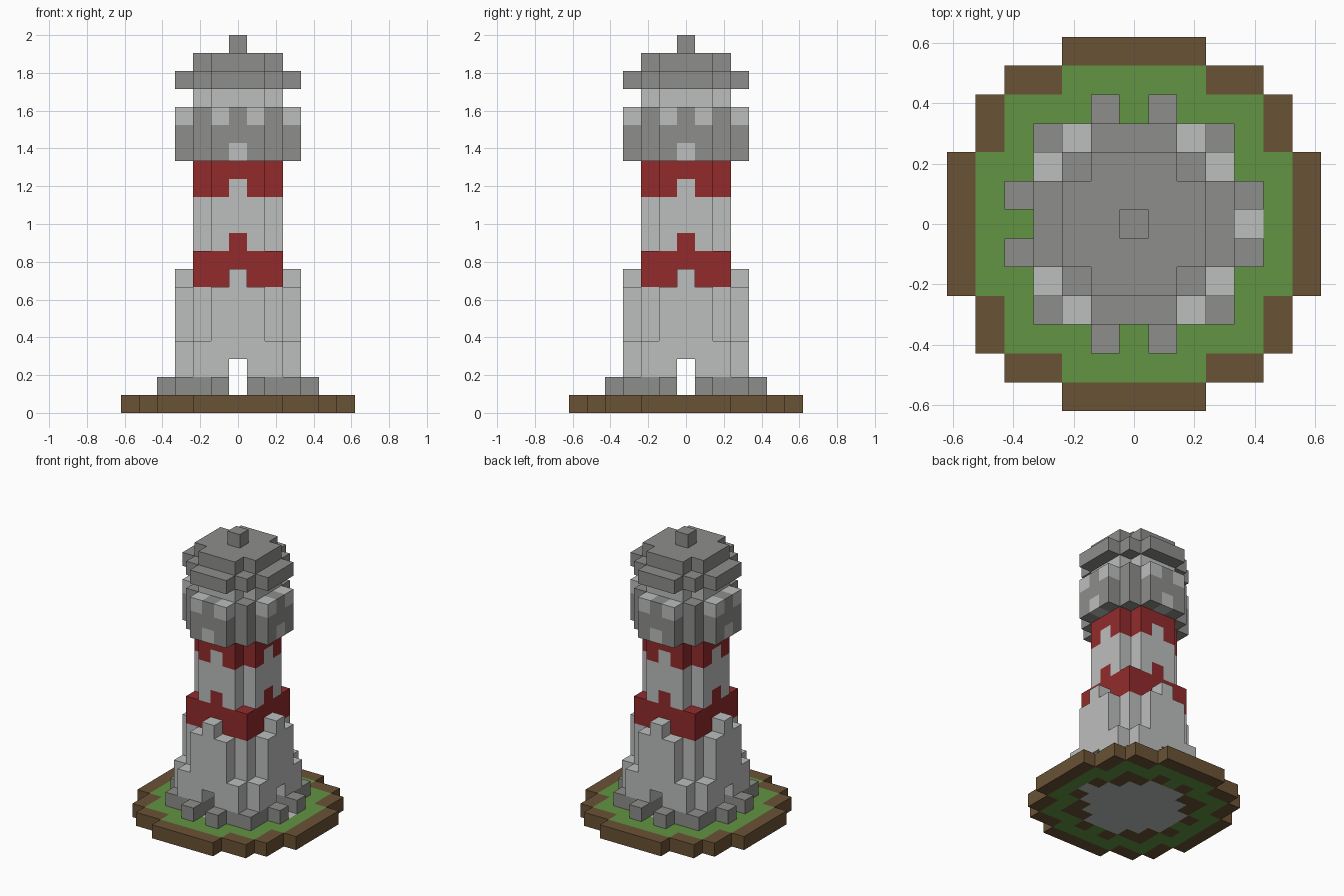
import bpy
import bmesh
from math import radians
from mathutils import Vector

cube = bpy.data.objects.get("Cube")
if cube:
    bpy.data.objects.remove(cube, do_unlink=True)

U = 2 / 21  # edge of one block; the tower is 21 blocks tall


def material(name, rgb):
    linear = [((c / 255 + 0.055) / 1.055) ** 2.4 for c in rgb] + [1]
    m = bpy.data.materials.new(name)
    m.use_nodes = True
    m.diffuse_color = linear
    m.node_tree.nodes["Principled BSDF"].inputs["Base Color"].default_value = linear
    return m


MATS = [material("earth brown", (106, 82, 53)),
        material("grass green", (98, 148, 67)),
        material("dark stone", (141, 141, 140)),
        material("pale stone", (188, 190, 189)),
        material("band red", (146, 43, 44))]
BROWN, GREEN, DARK, PALE, RED = range(5)


# Plans, in block steps from the centre (a = larger offset, b = smaller one)
def offsets(i, j):
    return max(abs(i), abs(j)), min(abs(i), abs(j))


def cut_square(n):
    """Square reaching n blocks out, without its corner blocks."""
    def plan(i, j):
        a, b = offsets(i, j)
        return a <= n and b < n
    return plan


def square(i, j):
    return offsets(i, j)[0] <= 2


def cross(i, j):
    a, b = offsets(i, j)
    return a <= 2 or (a == 3 and b <= 1)


def ground(i, j):
    a, b = offsets(i, j)
    return a <= 4 or (a == 5 and b <= 4) or (a == 6 and b <= 2)


def footing(i, j):
    a, b = offsets(i, j)
    return (a <= 3 or (a == 4 and b == 1)) and not passage(i, j)


def passage(i, j):
    return i == 0 or j == 0


def middle(i, j, reach):
    """The block at the centre of each face."""
    return offsets(i, j) == (reach, 0)


def build(name, bottom, top, plan, colour):
    """Make the outer shell of all blocks in a plan, from layer bottom to top."""
    fill = {(i, j, k) for i in range(-6, 7) for j in range(-6, 7)
            for k in range(bottom, top) if plan(i, j)}
    paint = colour if callable(colour) else (lambda i, j, k: colour)
    bm = bmesh.new()
    corners = {}

    def vert(p):
        key = tuple(round(2 * c) for c in p)
        if key not in corners:
            corners[key] = bm.verts.new(p * U)
        return corners[key]

    for cell in sorted(fill):
        centre = Vector(cell) + Vector((0, 0, 0.5))
        for axis in range(3):
            for sign in (-1, 1):
                n = Vector((0, 0, 0))
                n[axis] = sign
                if tuple(int(c + s) for c, s in zip(cell, n)) in fill:
                    continue
                u = Vector((0, 0, 0))
                u[(axis + 1) % 3] = 0.5
                v = n.cross(u)
                mid = centre + n / 2
                face = bm.faces.new([vert(mid + d) for d in (-u - v, u - v, u + v, v - u)])
                face.material_index = paint(*cell)
    # Merge flush blocks of the same colour into larger faces
    bmesh.ops.dissolve_limit(bm, angle_limit=radians(1), verts=bm.verts[:],
                             edges=bm.edges[:], delimit={'MATERIAL'})
    mesh = bpy.data.meshes.new(name)
    bm.to_mesh(mesh)
    bm.free()
    for m in MATS:
        mesh.materials.append(m)
    obj = bpy.data.objects.new(name, mesh)
    bpy.context.collection.objects.link(obj)


# Colour rules
def ground_colour(i, j, k):
    a, b = offsets(i, j)
    if cross(i, j) or (i, j) == (4, 0):
        return PALE
    if footing(i, j):
        return BROWN
    grass = a <= 4 or (a == 5 and b <= 2)
    return GREEN if grass else BROWN


def lower_band_colour(i, j, k):
    return RED


def shaft_colour(i, j, k):
    return RED if k == 9 and middle(i, j, 2) else PALE


def upper_band_colour(i, j, k):
    return PALE if k == 12 and middle(i, j, 2) else RED


def gallery_colour(i, j, k):
    window = k == 14 and middle(i, j, 3)
    gap = k == 16 and offsets(i, j) == (3, 1)
    return PALE if window or gap else DARK


# Island and base, with a passage running through both ways
build("island", 0, 1, ground, ground_colour)
build("footing_stones", 1, 2, footing, DARK)
build("base_wall_with_doors", 2, 3,
      lambda i, j: cut_square(3)(i, j) and not passage(i, j), PALE)
build("base_wall", 3, 4, cut_square(3), PALE)
build("buttressed_wall", 4, 7, cross, PALE)
build("buttress_caps", 7, 8, lambda i, j: middle(i, j, 3), PALE)

# Shaft with its two bands
build("lower_band", 7, 9, square, RED)
build("shaft", 9, 12, cut_square(2), shaft_colour)
build("upper_band", 12, 14, cut_square(2), upper_band_colour)

# Gallery, lantern room and roof
build("gallery", 14, 17, cross, gallery_colour)
build("lantern_room", 17, 18, cut_square(2), PALE)
build("roof_eaves", 18, 19, cross, DARK)
build("roof_top", 19, 20, cut_square(2), DARK)
build("roof_finial", 20, 21, lambda i, j: (i, j) == (0, 0), DARK)
